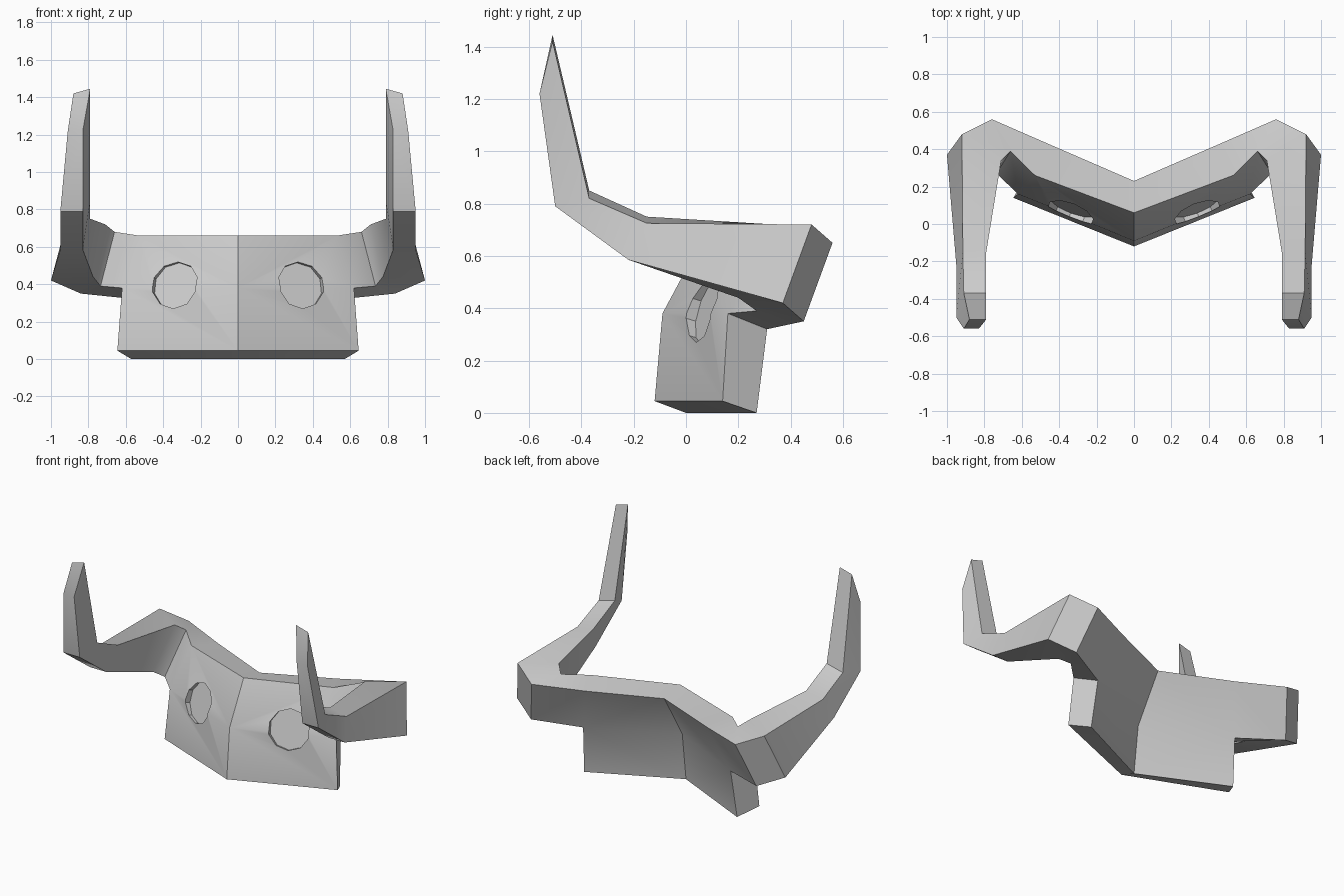
import bpy, bmesh
from mathutils import Vector, Matrix

if "Cube" in bpy.data.objects:
    bpy.data.objects.remove(bpy.data.objects["Cube"])

# Cross-sections from the centre out along the brow bar and up the horn:
# front-bottom, front-top, back-top, back-bottom
RINGS = [
    [(0, -.09, .38), (0, .06, .66), (0, .23, .63), (0, .04, .32)],
    [(.62, .16, .38), (.53, .26, .66), (.45, .425, .635), (.55, .31, .32)],
    [(.735, .27, .39), (.66, .39, .68), (.76, .56, .65), (.84, .45, .35)],
    [(.775, .20, .44), (.71, .34, .72), (.92, .48, .72), (1.0, .37, .42)],
    [(.83, -.22, .585), (.79, -.15, .75), (.915, -.15, .725), (.95, -.22, .585)],
    [(.83, -.50, .79), (.79, -.37, .85), (.91, -.37, .82), (.95, -.50, .79)],
    [(.83, -.56, 1.22), (.79, -.51, 1.445), (.88, -.51, 1.42), (.91, -.56, 1.22)],
]
# Bottom edge of the face plate: front centre, front end, back end, back centre
PLATE = [(0, -.12, .045), (.645, .14, .045), (.57, .27, 0), (0, 0, 0)]

bm = bmesh.new()
rings = [[bm.verts.new(p) for p in r] for r in RINGS]
for n, (a, b) in enumerate(zip(rings, rings[1:])):
    for i in range(4):
        j = (i + 1) % 4
        if n == 0 and i == 3:
            continue                      # the face plate joins here
        bm.faces.new((a[i], a[j], b[j], b[i]))
bm.faces.new(rings[-1])

# Face plate hanging below the brow
low = [bm.verts.new(p) for p in PLATE]
top = [rings[0][0], rings[1][0], rings[1][3], rings[0][3]]
for i in range(3):
    bm.faces.new((top[i], top[i + 1], low[i + 1], low[i]))
bm.faces.new(low)
bmesh.ops.recalc_face_normals(bm, faces=bm.faces)
me = bpy.data.meshes.new("horned_mask")
bm.to_mesh(me)
bm.free()
mask = bpy.data.objects.new("horned_mask", me)
bpy.context.collection.objects.link(mask)
mirror = mask.modifiers.new("mirror", 'MIRROR')
mirror.use_clip = True

# Shallow ten-sided eye sockets
cutters = []
for s in (-1, 1):
    n = Vector((s * .378, -1, .3)).normalized()
    surface = Vector((s * .34, .055, .40))
    depth, length = .04, .3
    bpy.ops.mesh.primitive_cylinder_add(vertices=10, radius=.13, depth=length)
    c = bpy.context.object
    c.name = "eye_cutter"
    c.matrix_world = (Matrix.Translation(surface + n * (length / 2 - depth))
                      @ n.to_track_quat('Z', 'Y').to_matrix().to_4x4())
    c.hide_render = True
    cutters.append(c)
    cut = mask.modifiers.new("eye_socket", 'BOOLEAN')
    cut.operation = 'DIFFERENCE'
    cut.solver = 'EXACT'
    cut.object = c

# Bake the modifiers, drop the cutters and shade
bpy.ops.object.select_all(action='DESELECT')
mask.select_set(True)
bpy.context.view_layer.objects.active = mask
for m in list(mask.modifiers):
    bpy.ops.object.modifier_apply(modifier=m.name)
for c in cutters:
    bpy.data.objects.remove(c)
bpy.ops.object.shade_smooth_by_angle(angle=.52)
